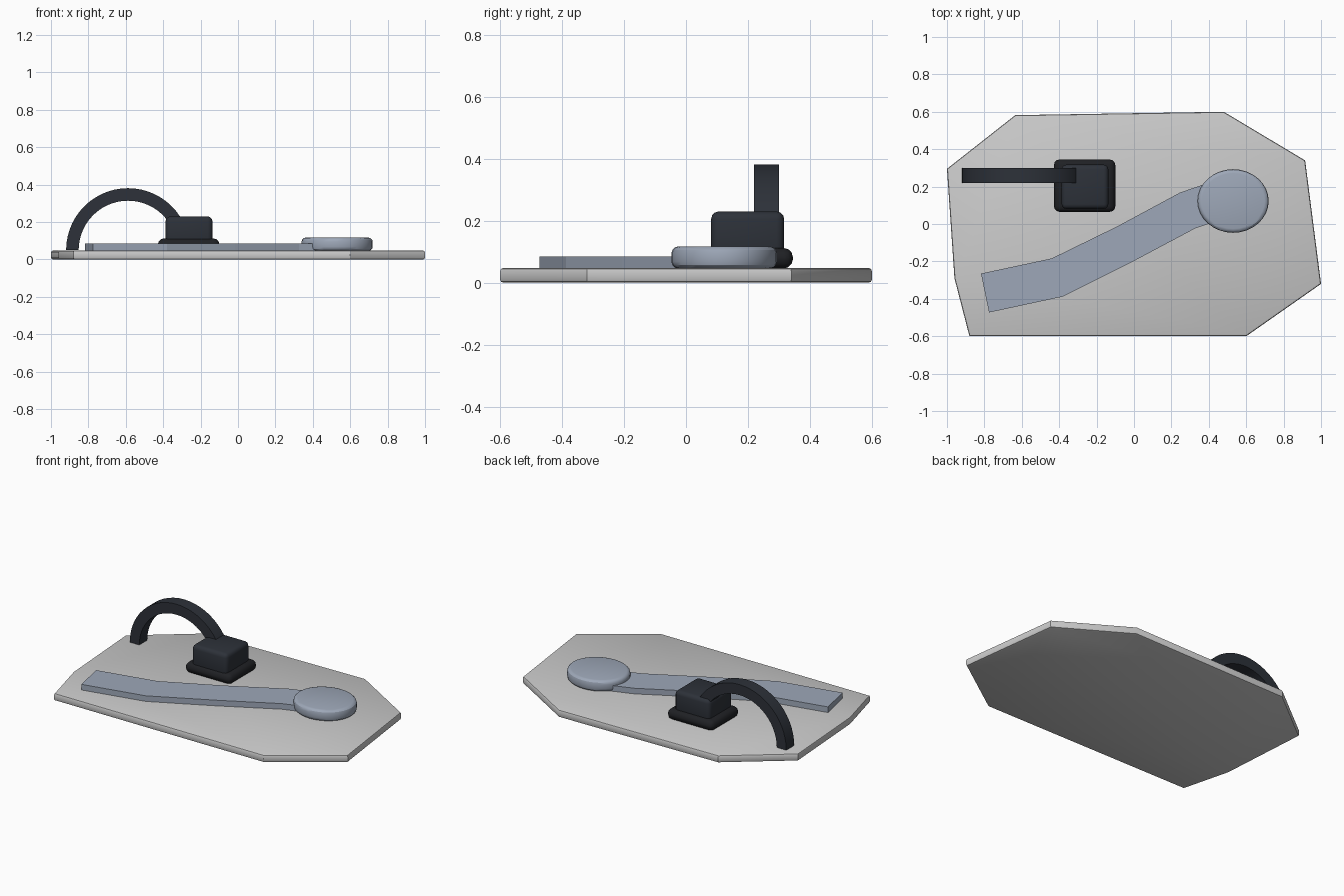
import bpy, bmesh
from math import cos, sin, pi, radians

if "Cube" in bpy.data.objects:
    bpy.data.objects.remove(bpy.data.objects["Cube"])


def material(name, rgb):
    m = bpy.data.materials.new(name)
    m.diffuse_color = (*rgb, 1)
    m.use_nodes = True
    m.node_tree.nodes["Principled BSDF"].inputs["Base Color"].default_value = m.diffuse_color
    return m


slate = material("slate", (0.34, 0.39, 0.48))
charcoal = material("charcoal", (0.026, 0.031, 0.041))
black = material("black", (0.014, 0.015, 0.018))


def finish(name, bm, mat=None, smooth=True):
    bmesh.ops.recalc_face_normals(bm, faces=bm.faces)
    mesh = bpy.data.meshes.new(name)
    bm.to_mesh(mesh)
    bm.free()
    ob = bpy.data.objects.new(name, mesh)
    bpy.context.collection.objects.link(ob)
    if mat:
        mesh.materials.append(mat)
    if smooth:
        bpy.ops.object.select_all(action='DESELECT')
        ob.select_set(True)
        bpy.context.view_layer.objects.active = ob
        bpy.ops.object.shade_smooth_by_angle(angle=radians(30))
    return ob


def prism(name, outline, z0, z1, mat=None, bevel=0, segments=1, rims_only=False, smooth=True):
    """Extrude an outline from z0 to z1 and round its edges."""
    bm = bmesh.new()
    face = bm.faces.new([bm.verts.new((x, y, z0)) for x, y in outline])
    up = bmesh.ops.extrude_face_region(bm, geom=[face], use_keep_orig=True)
    for v in up["geom"]:
        if isinstance(v, bmesh.types.BMVert):
            v.co.z = z1
    bmesh.ops.recalc_face_normals(bm, faces=bm.faces)
    if bevel:
        edges = [e for e in bm.edges
                 if not rims_only or abs(e.verts[0].co.z - e.verts[1].co.z) < 1e-5]
        bmesh.ops.bevel(bm, geom=edges, offset=bevel, offset_type='OFFSET',
                        segments=segments, profile=0.5, affect='EDGES')
    return finish(name, bm, mat, smooth)


def rectangle(cx, cy, w, d):
    return [(cx + sx * w / 2, cy + sy * d / 2)
            for sx, sy in ((-1, -1), (1, -1), (1, 1), (-1, 1))]


# irregular ground slab
slab = [(-1.0, 0.295), (-0.96, -0.29), (-0.88, -0.6), (0.6, -0.6),
        (1.0, -0.32), (0.915, 0.34), (0.48, 0.605), (-0.635, 0.582)]
slab = [(x, min(y, 0.6)) for x, y in slab]
prism("ground_slab", slab, 0, 0.048, bevel=0.011, segments=2, rims_only=True)

# winding path
path = [(-0.775, -0.473), (-0.38, -0.388), (-0.016, -0.206), (0.326, -0.024),
        (0.50, 0.035), (0.44, 0.235), (0.246, 0.168), (-0.09, -0.013),
        (-0.44, -0.184), (-0.818, -0.265)]
prism("path", path, 0.045, 0.084, slate, smooth=False)

# round pad at the end of the path
pad = [(0.53 + 0.19 * cos(2 * pi * i / 32), 0.123 + 0.17 * sin(2 * pi * i / 32))
       for i in range(32)]
prism("round_pad", pad, 0.046, 0.117, slate, bevel=0.022, segments=3, rims_only=True)

# tower block on its plinth
prism("plinth", rectangle(-0.264, 0.205, 0.328, 0.28), 0.046, 0.112, black, 0.03, 3)
prism("tower_block", rectangle(-0.262, 0.199, 0.25, 0.236), 0.08, 0.23, charcoal, 0.025, 3)

# arch: half ring with a rectangular section
bm = bmesh.new()
rings = []
N = 28
for i in range(N + 1):
    a = pi * i / N
    rings.append([bm.verts.new((-0.588 + r * cos(a), y, 0.05 + r * sin(a)))
                  for r, y in ((0.264, 0.22), (0.331, 0.22), (0.331, 0.30), (0.264, 0.30))])
for p, q in zip(rings, rings[1:]):
    for k in range(4):
        bm.faces.new((p[k], p[(k + 1) % 4], q[(k + 1) % 4], q[k]))
bm.faces.new(rings[0])
bm.faces.new(rings[-1])
finish("arch", bm, charcoal)
